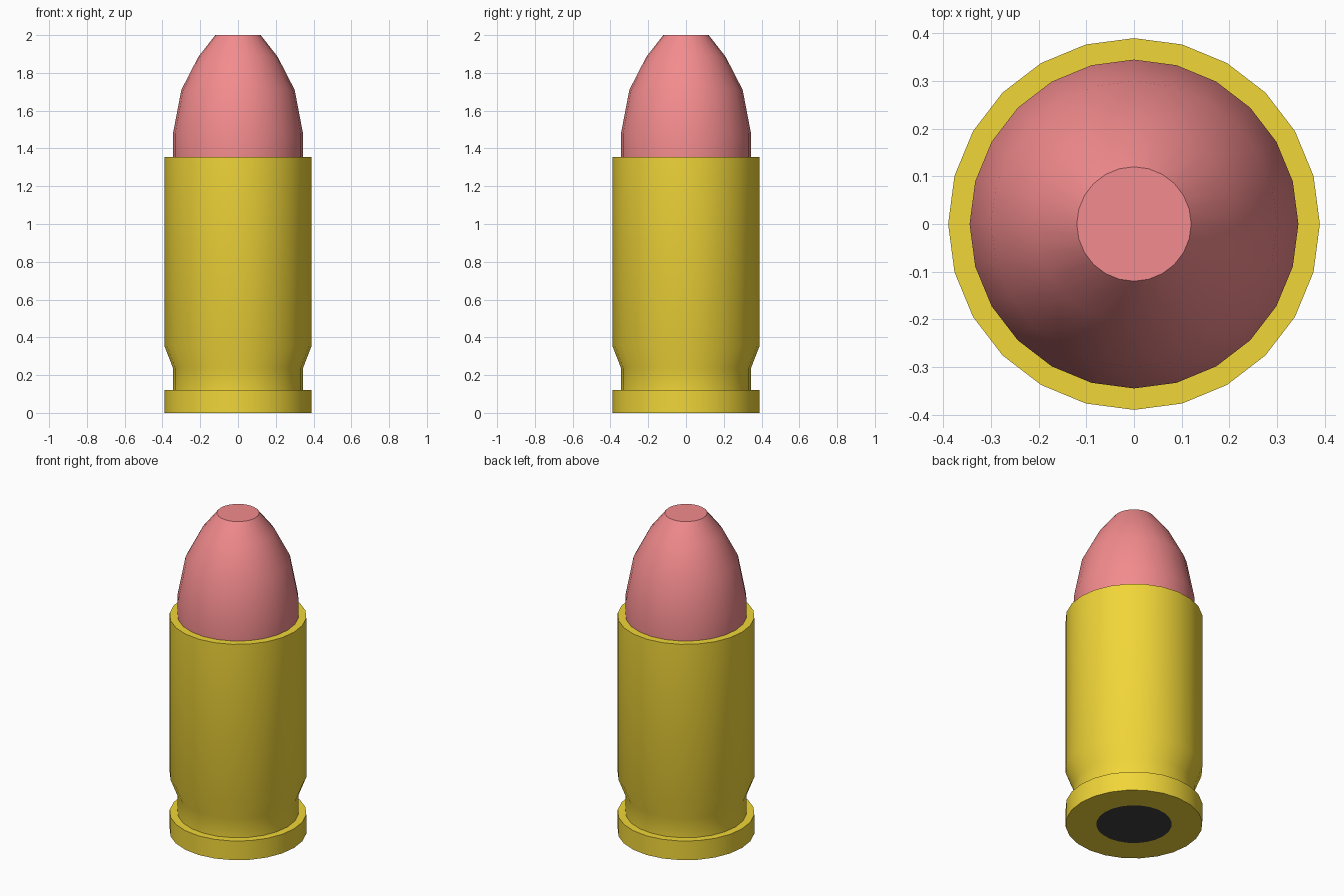
import bpy, bmesh, math

if "Cube" in bpy.data.objects:
    bpy.data.objects.remove(bpy.data.objects["Cube"])

SIDES = 24


def lathe(name, profile, colour, cap_bottom=False, cap_top=False):
    """Spin a (radius, z) profile around the z axis."""
    bm = bmesh.new()
    rings = []
    for r, z in profile:
        rings.append([bm.verts.new((r * math.cos(2 * math.pi * i / SIDES),
                                    r * math.sin(2 * math.pi * i / SIDES), z))
                      for i in range(SIDES)])
    for low, high in zip(rings, rings[1:]):
        for i in range(SIDES):
            j = (i + 1) % SIDES
            bm.faces.new((low[i], low[j], high[j], high[i]))
    if cap_bottom:
        bm.faces.new(rings[0][::-1])
    if cap_top:
        bm.faces.new(rings[-1])
    mesh = bpy.data.meshes.new(name)
    bm.to_mesh(mesh)
    bm.free()
    obj = bpy.data.objects.new(name, mesh)
    bpy.context.collection.objects.link(obj)
    mat = bpy.data.materials.new(name + "_colour")
    mat.diffuse_color = (*colour, 1)
    mat.use_nodes = True
    mat.node_tree.nodes["Principled BSDF"].inputs["Base Color"].default_value = mat.diffuse_color
    mesh.materials.append(mat)
    bpy.ops.object.select_all(action='DESELECT')
    obj.select_set(True)
    bpy.context.view_layer.objects.active = obj
    bpy.ops.object.shade_smooth_by_angle(angle=math.radians(30))
    return obj


# Brass case: base ring, rim, extractor groove, taper, wall, mouth
lathe("case", [(0.215, 0), (0.39, 0), (0.39, 0.12), (0.345, 0.12), (0.345, 0.24),
               (0.39, 0.355), (0.39, 1.355), (0.345, 1.355)], (0.88, 0.67, 0.04))

# Rounded slug with a flat tip
lathe("slug", [(0.345, 1.355), (0.345, 1.475), (0.3, 1.71), (0.21, 1.885), (0.12, 2.0)],
      (0.9, 0.26, 0.27), cap_top=True)

# Dark primer disc set flush in the base
lathe("primer", [(0.215, 0), (0.215, 0.02)], (0.05, 0.05, 0.05), cap_bottom=True)
